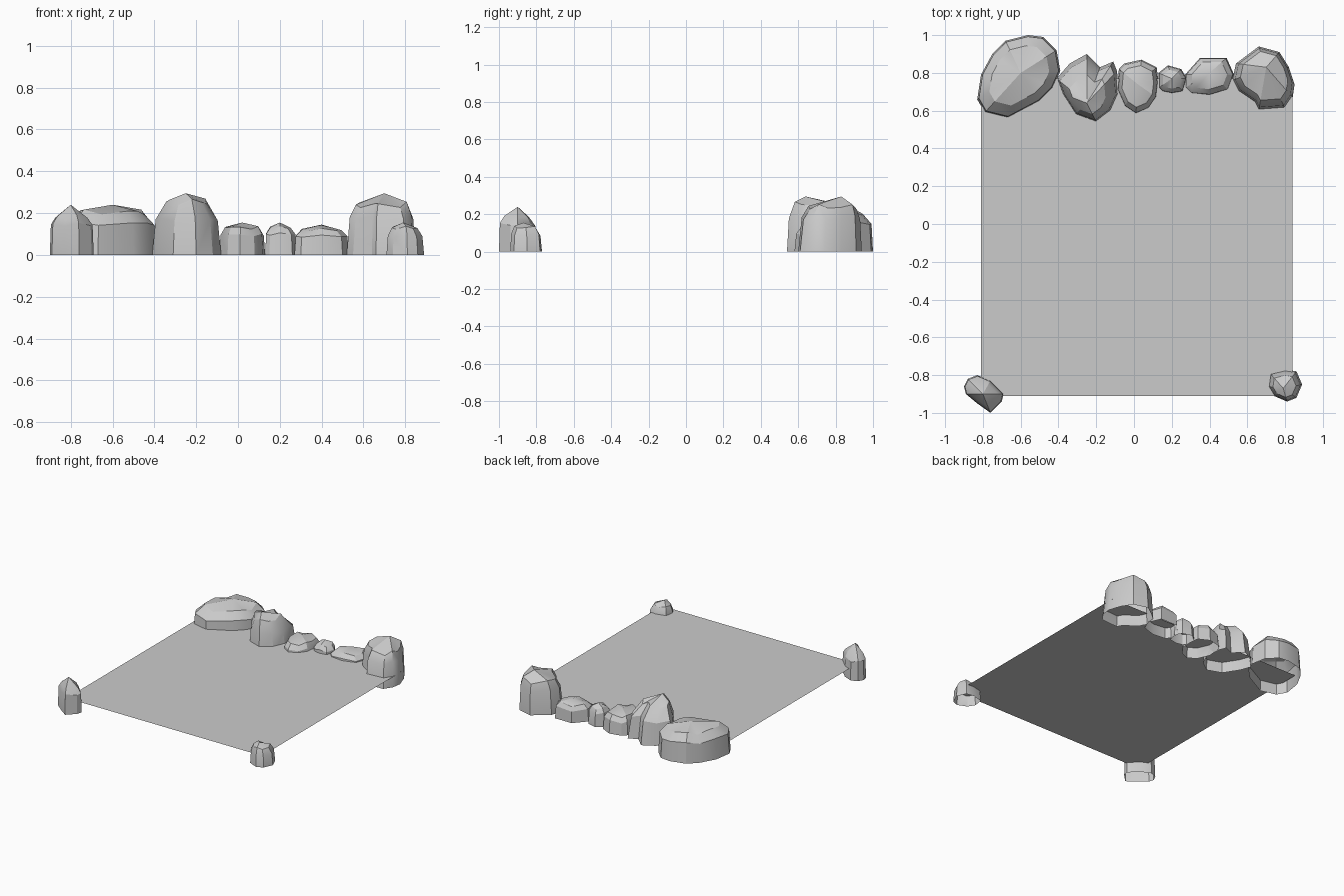
import bpy, bmesh, math
from mathutils import Vector

if "Cube" in bpy.data.objects:
    bpy.data.objects.remove(bpy.data.objects["Cube"])


def finish(name, bm):
    me = bpy.data.meshes.new(name)
    bm.to_mesh(me)
    bm.free()
    ob = bpy.data.objects.new(name, me)
    bpy.context.collection.objects.link(ob)
    return ob


def rock(name, apex, shoulder, crown, outline):
    """Open-bottomed boulder: footprint, shoulder ring, crown ring, apex.
    shoulder / crown = (height, scale); each ring leans towards the apex."""
    bm = bmesh.new()
    base = [Vector((x, y, 0)) for x, y in outline]
    mid = sum(base, Vector()) / len(base)
    top = Vector((apex[0], apex[1], 0))
    rings = []
    for z, s in ((0, 1), shoulder, crown):
        c = mid.lerp(top, 1 - s)
        rings.append([bm.verts.new((c.x + (p.x - mid.x) * s,
                                    c.y + (p.y - mid.y) * s,
                                    z * (1 + 0.06 * math.sin(2.4 * i))))
                      for i, p in enumerate(base)])
    tip = bm.verts.new(apex)
    n = len(base)
    for i in range(n):
        j = (i + 1) % n
        for a, b in zip(rings, rings[1:]):
            bm.faces.new((a[i], a[j], b[j], b[i]))
        bm.faces.new((rings[-1][i], rings[-1][j], tip))
    bmesh.ops.recalc_face_normals(bm, faces=bm.faces)
    ob = finish(name, bm)
    bpy.ops.object.select_all(action='DESELECT')
    ob.select_set(True)
    bpy.context.view_layer.objects.active = ob
    bpy.ops.object.shade_smooth_by_angle(angle=math.radians(28))


# flat ground sheet, raised a little above the rock bottoms
bm = bmesh.new()
bm.faces.new([bm.verts.new((x, y, 0.08)) for x, y in
              ((-.81, -.91), (.84, -.91), (.84, .77), (-.81, .77))])
finish("ground_sheet", bm)

# row of boulders along the back, left to right
rock("back_rock_wide", (-.60, .80, .24), (.15, .96), (.205, .72),
     [(-.83, .66), (-.81, .79), (-.75, .90), (-.68, .97), (-.56, 1), (-.48, .99),
      (-.41, .92), (-.39, .81), (-.43, .72), (-.50, .65), (-.67, .56), (-.79, .59)])
rock("back_rock_tall", (-.25, .64, .295), (.17, .90), (.255, .58),
     [(-.41, .77), (-.38, .69), (-.31, .58), (-.20, .54), (-.12, .60), (-.08, .69),
      (-.09, .81), (-.11, .86), (-.18, .83), (-.25, .90), (-.34, .85)])
rock("back_rock_middle", (.02, .74, .155), (.095, .94), (.13, .76),
     [(-.09, .71), (-.08, .82), (-.05, .85), (.04, .87), (.12, .83), (.13, .75),
      (.12, .67), (.08, .61), (.01, .58), (-.05, .62)])
rock("back_rock_small", (.20, .77, .155), (.10, .93), (.13, .66),
     [(.13, .72), (.13, .80), (.18, .84), (.25, .82), (.28, .77), (.26, .70),
      (.20, .69), (.15, .70)])
rock("back_rock_low", (.40, .80, .145), (.09, .95), (.12, .72),
     [(.27, .72), (.27, .79), (.35, .88), (.49, .88), (.53, .79), (.50, .71),
      (.40, .68), (.30, .69)])
rock("back_rock_corner", (.70, .83, .295), (.18, .92), (.24, .76),
     [(.52, .76), (.54, .85), (.66, .94), (.77, .91), (.82, .83), (.85, .74),
      (.84, .67), (.80, .61), (.66, .60), (.64, .64), (.55, .70)])

# single boulders at the two front corners
rock("front_left_rock", (-.80, -.90, .24), (.145, .95), (.18, .72),
     [(-.90, -.86), (-.88, -.82), (-.83, -.80), (-.76, -.83), (-.69, -.90),
      (-.70, -.94), (-.76, -1), (-.83, -.95), (-.89, -.90)])
rock("front_right_rock", (.79, -.87, .155), (.09, .92), (.13, .68),
     [(.71, -.86), (.72, -.79), (.80, -.77), (.86, -.78), (.89, -.85), (.86, -.92),
      (.81, -.94), (.74, -.91)])
